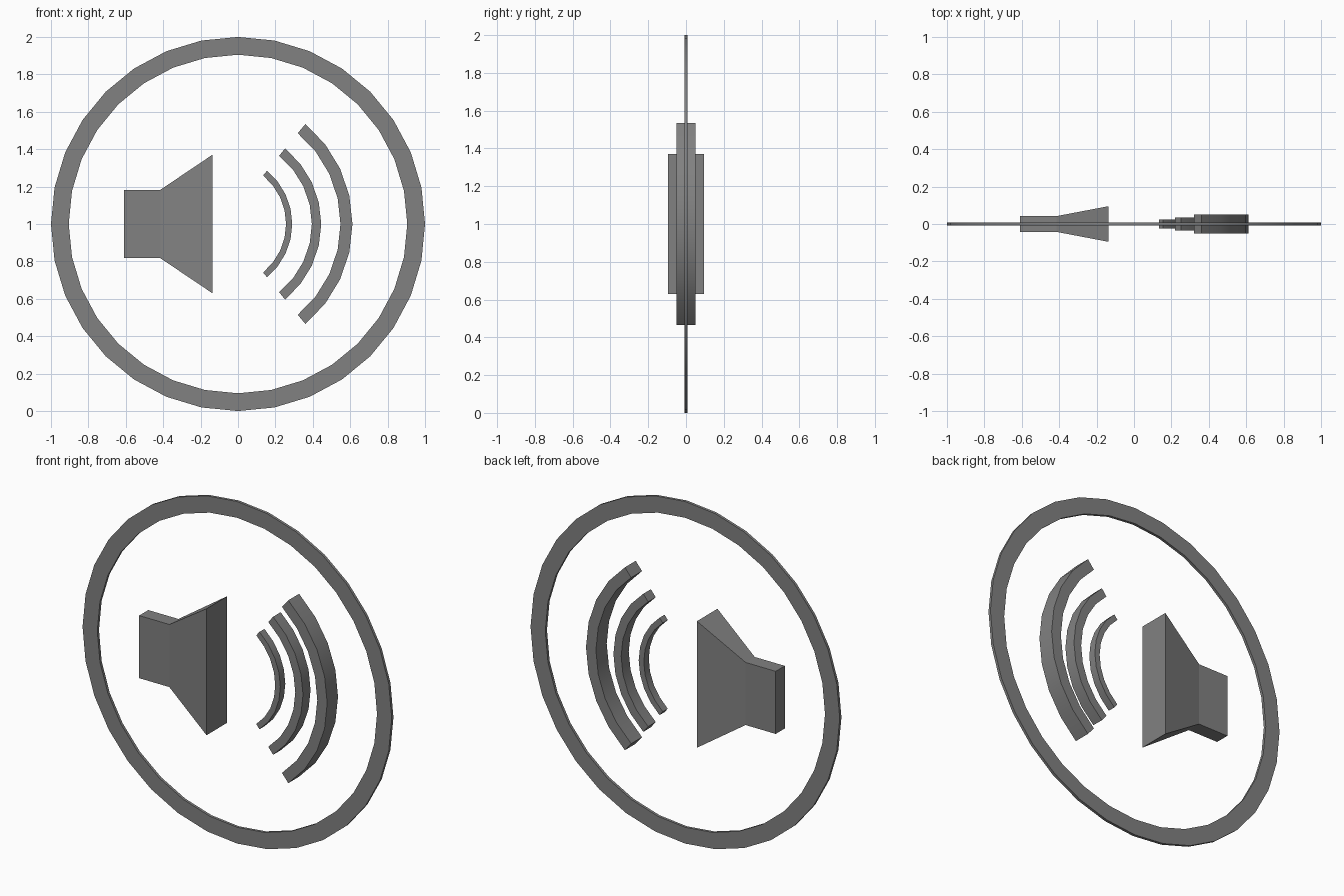
import bpy, bmesh
from math import radians, cos, sin, pi

cube = bpy.data.objects.get("Cube")
if cube:
    bpy.data.objects.remove(cube)

grey = bpy.data.materials.new("mid_grey")
grey.use_nodes = True
colour = (0.22, 0.22, 0.22, 1)
grey.diffuse_color = colour
grey.node_tree.nodes["Principled BSDF"].inputs["Base Color"].default_value = colour


def finish(name, bm, smooth=True):
    bmesh.ops.recalc_face_normals(bm, faces=bm.faces)
    mesh = bpy.data.meshes.new(name)
    bm.to_mesh(mesh)
    bm.free()
    mesh.materials.append(grey)
    obj = bpy.data.objects.new(name, mesh)
    bpy.context.collection.objects.link(obj)
    if smooth:
        bpy.ops.object.select_all(action='DESELECT')
        obj.select_set(True)
        bpy.context.view_layer.objects.active = obj
        bpy.ops.object.shade_smooth_by_angle(angle=radians(30))
    return obj


def loft(bm, sections, closed=False):
    """Join four-cornered sections into a solid."""
    rings = [[bm.verts.new(p) for p in s] for s in sections]
    pairs = list(zip(rings, rings[1:]))
    if closed:
        pairs.append((rings[-1], rings[0]))
    else:
        bm.faces.new(rings[0])
        bm.faces.new(rings[-1])
    for a, b in pairs:
        for i in range(4):
            j = (i + 1) % 4
            bm.faces.new((a[i], a[j], b[j], b[i]))


def band(name, cx, inner, outer, depth, half_angle, segments, closed=False):
    """Flat curved band of rectangular section in the upright plane."""
    count = segments if closed else segments + 1
    sections = []
    for k in range(count):
        a = -half_angle + 2 * half_angle * k / segments
        sections.append([(cx + r * cos(a), y, 1 + r * sin(a))
                         for r, y in ((inner, -depth), (outer, -depth),
                                      (outer, depth), (inner, depth))])
    bm = bmesh.new()
    loft(bm, sections, closed)
    return finish(name, bm)


# Outer ring
band("outer_ring", 0, 0.905, 1.0, 0.008, pi, 32, closed=True)

# Sound waves, growing in size and depth
band("sound_wave_small", -0.078, 0.335, 0.368, 0.023, radians(50.7), 8)
band("sound_wave_medium", -0.073, 0.468, 0.518, 0.035, radians(51.2), 8)
band("sound_wave_large", -0.082, 0.630, 0.694, 0.050, radians(50.4), 8)

# Speaker: square back block flaring into a horn
bm = bmesh.new()
loft(bm, [[(x, -d, 1 - h), (x, d, 1 - h), (x, d, 1 + h), (x, -d, 1 + h)]
          for x, d, h in ((-0.61, 0.042, 0.183), (-0.415, 0.042, 0.183),
                          (-0.137, 0.095, 0.37))])
finish("speaker", bm, smooth=False)
